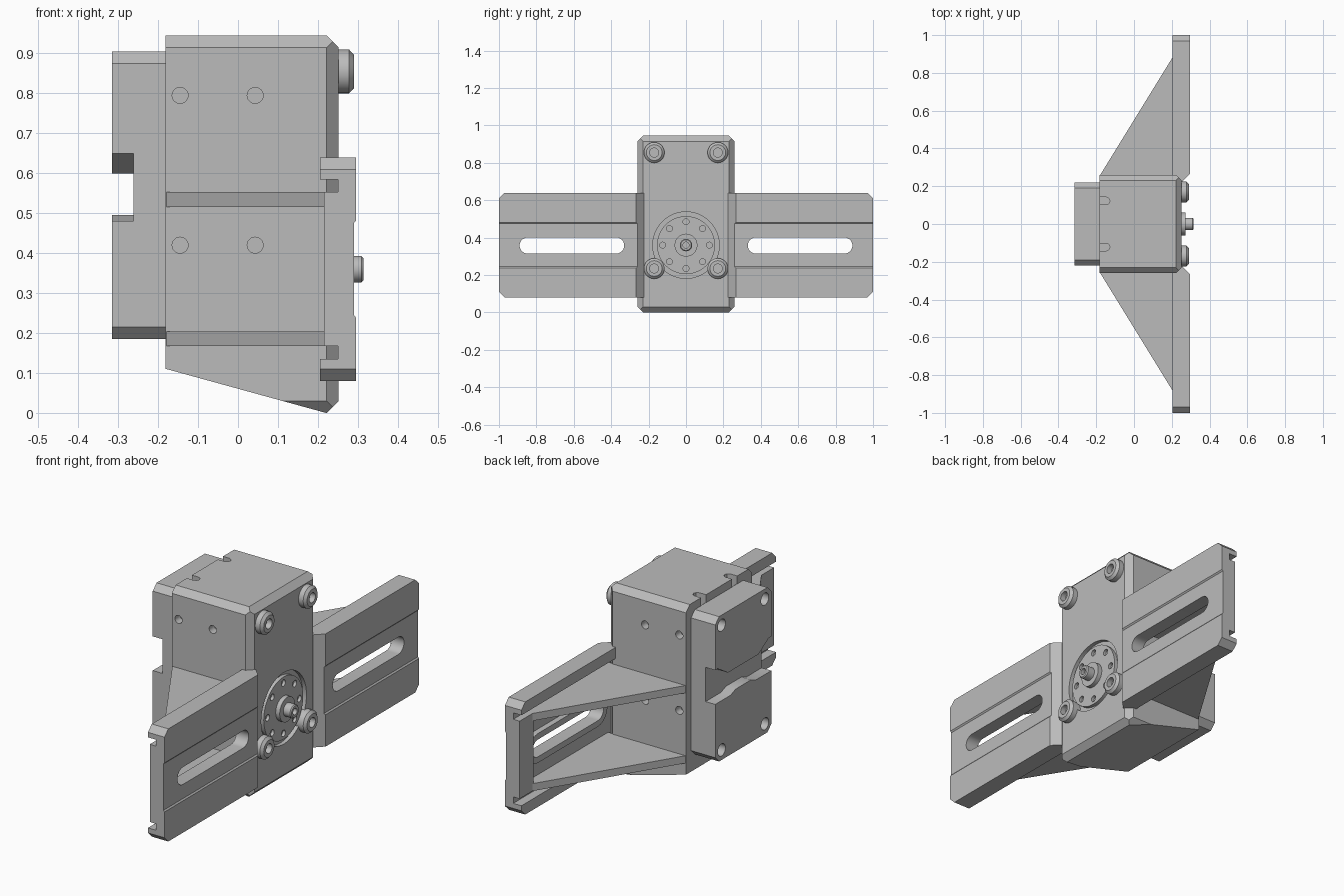
import bpy, bmesh, math
from mathutils import Vector, Matrix

if "Cube" in bpy.data.objects:
    bpy.data.objects.remove(bpy.data.objects["Cube"])

GREY = (0.5, 0.5, 0.5, 1)
metal = bpy.data.materials.new("grey_metal")
metal.use_nodes = True
metal.diffuse_color = GREY
metal.node_tree.nodes["Principled BSDF"].inputs["Base Color"].default_value = GREY


def finish(name, bm):
    bmesh.ops.recalc_face_normals(bm, faces=bm.faces)
    mesh = bpy.data.meshes.new(name)
    bm.to_mesh(mesh)
    bm.free()
    mesh.materials.append(metal)
    ob = bpy.data.objects.new(name, mesh)
    bpy.context.collection.objects.link(ob)
    return ob


def prism(bm, points, offset):
    """Extrude a closed polygon of 3D points along an offset."""
    face = bm.faces.new([bm.verts.new(p) for p in points])
    ext = bmesh.ops.extrude_face_region(bm, geom=[face], use_keep_orig=True)
    verts = [v for v in ext["geom"] if isinstance(v, bmesh.types.BMVert)]
    bmesh.ops.translate(bm, verts=verts, vec=offset)


def box(bm, lo, hi):
    a, b = Vector(lo), Vector(hi)
    prism(bm, [(a.x, a.y, a.z), (b.x, a.y, a.z), (b.x, b.y, a.z), (a.x, b.y, a.z)],
          (0, 0, b.z - a.z))


def slice_off(bm, point, normal):
    """Remove everything beyond a plane and close the cut."""
    cut = bmesh.ops.bisect_plane(bm, geom=bm.verts[:] + bm.edges[:] + bm.faces[:],
                                 plane_co=point, plane_no=normal, clear_outer=True)
    edges = [e for e in cut["geom_cut"] if isinstance(e, bmesh.types.BMEdge)]
    if edges:
        bmesh.ops.edgeloop_fill(bm, edges=edges)


def rod(bm, axis, centre, radius, length, sides=24):
    turn = {"X": Matrix.Rotation(math.pi / 2, 4, "Y"),
            "Y": Matrix.Rotation(math.pi / 2, 4, "X"), "Z": Matrix()}[axis]
    bmesh.ops.create_cone(bm, cap_ends=True, segments=sides, radius1=radius, radius2=radius,
                          depth=length, matrix=Matrix.Translation(centre) @ turn)


def carve(ob, cutter):
    mod = ob.modifiers.new("cut", "BOOLEAN")
    mod.operation, mod.solver, mod.object = "DIFFERENCE", "EXACT", cutter
    bpy.context.view_layer.objects.active = ob
    bpy.ops.object.modifier_apply(modifier=mod.name)
    bpy.data.objects.remove(cutter)


def lathe(name, profile, y, z, sides=40):
    """Turn (radius, x) points around an axis along x."""
    bm = bmesh.new()
    verts = [bm.verts.new((x, y + r, z)) for r, x in profile]
    edges = [bm.edges.new(pair) for pair in zip(verts, verts[1:])]
    bmesh.ops.spin(bm, geom=verts + edges, cent=(0, y, z), axis=(1, 0, 0),
                   angle=math.tau, steps=sides, use_merge=False)
    bmesh.ops.remove_doubles(bm, verts=bm.verts, dist=0.0005)
    return finish(name, bm)


def stadium(s, x, grow):
    """Rounded slot outline lying in a plane of constant x."""
    r, pts = 0.043 + grow, []
    for mid, start in ((0.847, -90), (0.373, 90)):
        for i in range(13):
            a = math.radians(start + 15 * i)
            pts.append((x, s * (mid + r * math.cos(a)), 0.358 + r * math.sin(a)))
    return pts


BOLTS = [(y, z) for y in (-0.17, 0.17) for z in (0.235, 0.855)]
DIAL_Z = 0.36

# Main body: chamfered box with a sloping underside
bm = bmesh.new()
box(bm, (-0.182, -0.26, 0), (0.252, 0.26, 0.945))
slice_off(bm, (0.22, 0, 0), (-0.11, 0, -0.4))
slice_off(bm, (0.252, 0, 0.915), (1, 0, 1))
slice_off(bm, (0.252, 0, 0.03), (1, 0, -1))
for s in (-1, 1):
    slice_off(bm, (0.252, s * 0.23, 0), (1, s, 0))
    slice_off(bm, (0, s * 0.26, 0.915), (0, s, 1))
    slice_off(bm, (0, s * 0.26, 0.03), (0, s, -1))
body = finish("main_body", bm)

# Side holes and dial recess
bm = bmesh.new()
for s in (-1, 1):
    for x in (-0.145, 0.043):
        for z in (0.42, 0.795):
            rod(bm, "Y", (x, s * 0.26, z), 0.02, 0.08)
rod(bm, "X", (0.252, 0, DIAL_Z), 0.178, 0.04, 48)
carve(body, finish("body_hole_cutter", bm))

# Vertical keyhole grooves at the rear of the body
bm = bmesh.new()
for s in (-1, 1):
    prism(bm, [(x, s * 0.122 + w, 0.4) for x, w in
               ((-0.2, -0.02), (-0.147, -0.02), (-0.132, -0.013), (-0.127, 0),
                (-0.132, 0.013), (-0.147, 0.02), (-0.2, 0.02))], (0, 0, 0.6))
carve(body, finish("groove_cutter", bm))

# Rear clamp: backing column and two jaws
bm = bmesh.new()
box(bm, (-0.315, -0.22, 0.185), (-0.18, 0.22, 0.905))
for s in (-1, 1):
    slice_off(bm, (0, s * 0.22, 0.875), (0, s, 1))
    slice_off(bm, (0, s * 0.22, 0.215), (0, s, -1))
clamp = finish("rear_clamp", bm)
bm = bmesh.new()
prism(bm, [(-0.4, y, z) for y, z in ((-0.3, 0.48), (-0.1, 0.48), (-0.06, 0.495), (0.06, 0.495),
           (0.1, 0.48), (0.3, 0.48), (0.3, 0.65), (0.2, 0.65), (0.12, 0.6),
           (-0.12, 0.6), (-0.2, 0.65), (-0.3, 0.65))], (0.138, 0, 0))
for y, z in BOLTS:
    rod(bm, "X", (-0.315, y, z), 0.03, 0.12)
carve(clamp, finish("clamp_cutter", bm))

# Side wings with lips, grooves, slot, gussets and end wall
for s, side in ((1, "rear"), (-1, "front")):
    half = [(0.205, 0.64), (0.205, 0.585), (0.25, 0.585)]
    front = [(0.29, 0.475), (0.296, 0.482), (0.296, 0.64)]
    low = lambda pts: [(x, 0.72 - z) for x, z in reversed(pts)]
    outline = half + low(half) + low(front) + front
    bm = bmesh.new()
    prism(bm, [(x, s * 0.225, z) for x, z in outline], (0, s * 0.775, 0))
    slice_off(bm, (0.255, s * 0.225, 0), (1, -s, 0))
    for z, up in ((0.64, 1), (0.08, -1)):
        slice_off(bm, (0, s * 0.97, z), (0, s, up))
    wing = finish(side + "_wing", bm)

    bm = bmesh.new()
    prism(bm, stadium(s, 0.222, 0.03), (0.029, 0, 0))
    rim = finish(side + "_slot_rim", bm)
    for part in (wing, rim):
        bm = bmesh.new()
        prism(bm, stadium(s, 0.1, 0), (0.3, 0, 0))
        carve(part, finish("slot_cutter", bm))

    bm = bmesh.new()
    for z0, z1 in ((0.167, 0.204), (0.516, 0.553)):
        prism(bm, [(x, s * y, z0) for x, y in
                   ((-0.182, 0.255), (0.215, 0.9), (0.252, 0.9), (0.252, 0.255))],
              (0, 0, z1 - z0))
    finish(side + "_gussets", bm)
    bm = bmesh.new()
    prism(bm, [(0.215, s * 0.89, 0.167), (0.252, s * 0.89, 0.167),
               (0.252, s * 1.0, 0.167), (0.215, s * 1.0, 0.167)], (0, 0, 0.386))
    finish(side + "_end_wall", bm)

# Socket-head bolts
for y, z in BOLTS:
    lathe("bolt", [(0, 0.262), (0.024, 0.262), (0.024, 0.29), (0.042, 0.29),
                   (0.055, 0.278), (0.055, 0.235), (0, 0.235)], y, z, 32)

# Dial plate with a ring of holes, hub and shaft
dial = lathe("dial_plate", [(0, 0.25), (0.155, 0.25), (0.155, 0.225), (0, 0.225)], 0, DIAL_Z, 48)
bm = bmesh.new()
for i in range(8):
    a = math.tau * i / 8
    rod(bm, "X", (0.25, 0.125 * math.cos(a), DIAL_Z + 0.125 * math.sin(a)), 0.016, 0.03, 16)
carve(dial, finish("dial_hole_cutter", bm))
lathe("hub_shaft", [(0, 0.295), (0.016, 0.295), (0.016, 0.314), (0.028, 0.314), (0.033, 0.309),
                    (0.033, 0.272), (0.061, 0.272), (0.061, 0.24), (0, 0.24)], 0, DIAL_Z)

# Smooth round walls, keep hard edges
bpy.ops.object.select_all(action="DESELECT")
for ob in bpy.context.scene.objects:
    if ob.type == "MESH":
        ob.select_set(True)
        bpy.context.view_layer.objects.active = ob
bpy.ops.object.shade_smooth_by_angle(angle=math.radians(28))
